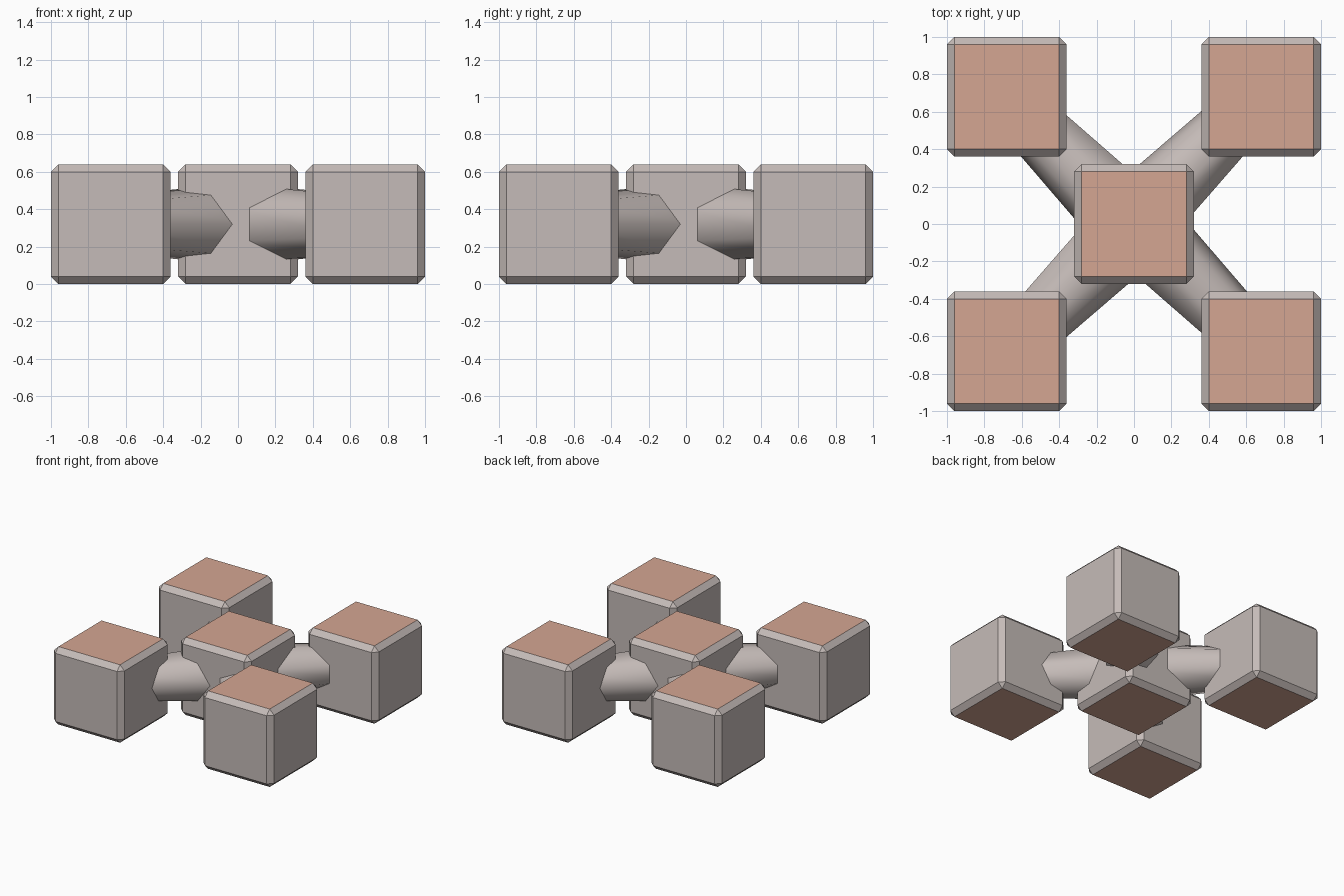
import bpy, bmesh, math
from mathutils import Vector

if "Cube" in bpy.data.objects:
    bpy.data.objects.remove(bpy.data.objects["Cube"])

SIDE, BEVEL, OFFSET, MID = 0.64, 0.04, 0.68, 0.32


def material(name, rgb):
    m = bpy.data.materials.new(name)
    m.diffuse_color = (*rgb, 1)
    m.use_nodes = True
    m.node_tree.nodes["Principled BSDF"].inputs["Base Color"].default_value = m.diffuse_color
    return m


grey = material("warm_grey", (0.56, 0.50, 0.48))
salmon = material("salmon", (0.66, 0.38, 0.29))


def finish(bm, name, mats):
    bmesh.ops.recalc_face_normals(bm, faces=bm.faces[:])
    me = bpy.data.meshes.new(name)
    bm.to_mesh(me)
    bm.free()
    for m in mats:
        me.materials.append(m)
    ob = bpy.data.objects.new(name, me)
    bpy.context.collection.objects.link(ob)
    return ob


# Chamfered cube with coloured top and bottom faces
def block(name, x, y):
    bm = bmesh.new()
    bmesh.ops.create_cube(bm, size=SIDE)
    bmesh.ops.bevel(bm, geom=bm.edges[:], offset=BEVEL, segments=1,
                    profile=0.5, affect='EDGES')
    bm.normal_update()
    for f in bm.faces:
        f.material_index = 1 if abs(f.normal.z) > 0.9 else 0
    ob = finish(bm, name, [grey, salmon])
    ob.location = (x, y, MID)


# Seven-sided rod, narrowing from the middle block to a corner block
def rod(name, angle):
    along = Vector((math.cos(angle), math.sin(angle), 0))
    side = Vector((-along.y, along.x, 0))
    up = Vector((0, 0, 1))
    bm = bmesh.new()
    rings = []
    for t, r in ((0.10, 0.216), (0.96, 0.151)):
        rings.append([bm.verts.new(along * t + side * r * math.cos(a) + up * r * math.sin(a))
                      for a in (2 * math.pi * i / 7 for i in range(7))])
    inner, outer = rings
    for i in range(7):
        j = (i + 1) % 7
        bm.faces.new((inner[i], inner[j], outer[j], outer[i])).smooth = True
    for ring in rings:
        cap = bm.faces.new(ring)
        for e in cap.edges:
            e.smooth = False
    ob = finish(bm, name, [grey])
    ob.location.z = MID


block("middle_block", 0, 0)
corners = ["back_right", "back_left", "front_left", "front_right"]
for k, corner in enumerate(corners):
    a = math.pi / 4 + k * math.pi / 2
    block(corner + "_block", math.copysign(OFFSET, math.cos(a)),
          math.copysign(OFFSET, math.sin(a)))
    rod(corner + "_rod", a)
